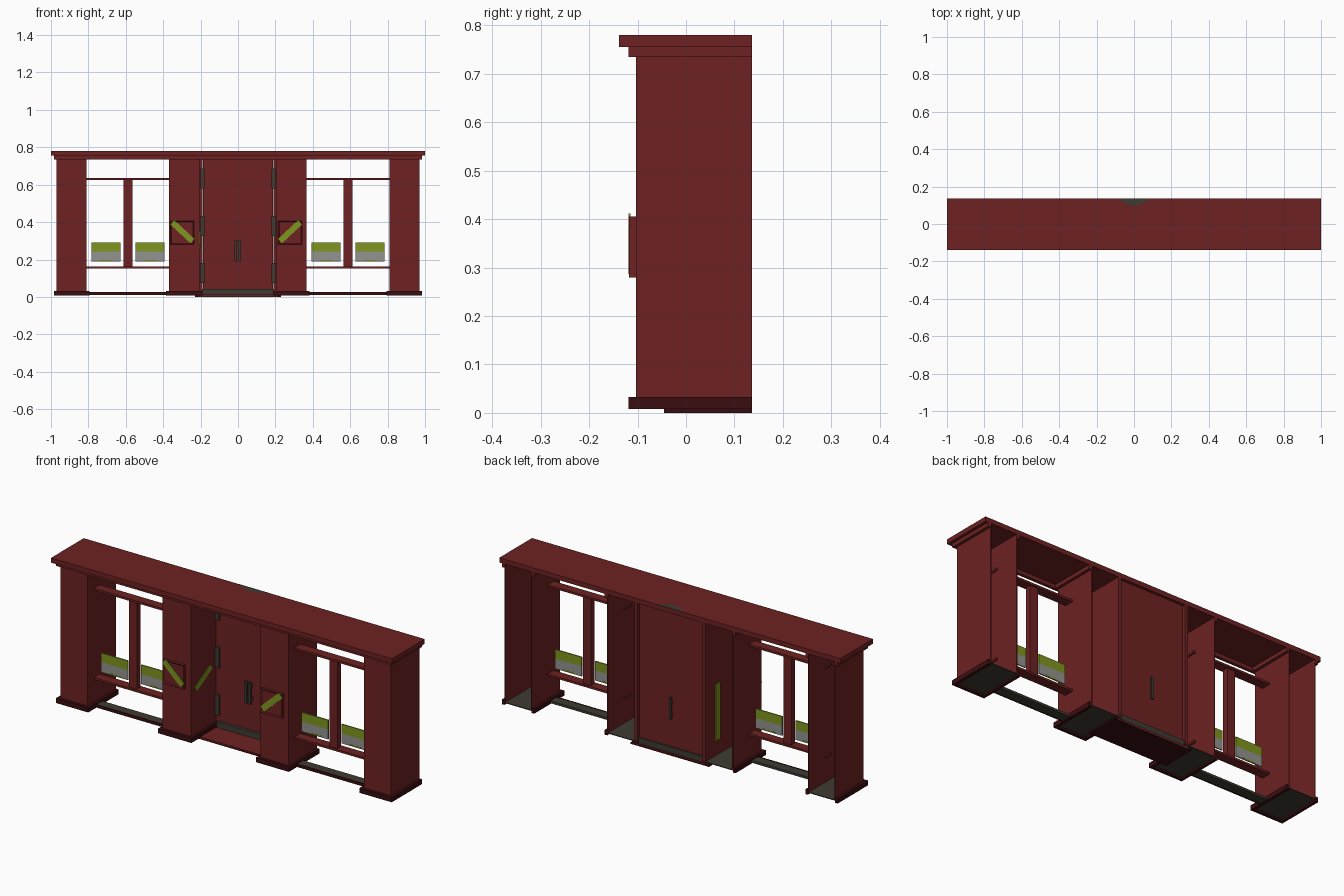
import bpy, bmesh, math
from mathutils import Matrix, Vector

if "Cube" in bpy.data.objects:
    bpy.data.objects.remove(bpy.data.objects["Cube"])


def material(name, r, g, b):
    m = bpy.data.materials.new(name)
    m.diffuse_color = (r, g, b, 1)
    m.use_nodes = True
    m.node_tree.nodes["Principled BSDF"].inputs["Base Color"].default_value = m.diffuse_color
    return m


RED = material("barn red", 0.155, 0.0155, 0.0155)
MAROON = material("dark maroon", 0.042, 0.004, 0.005)
GREEN = material("olive green", 0.215, 0.30, 0.014)
GREY = material("light grey", 0.29, 0.29, 0.275)
IRON = material("dark iron", 0.048, 0.043, 0.032)


def finish(name, bm, mats):
    bmesh.ops.recalc_face_normals(bm, faces=bm.faces)
    me = bpy.data.meshes.new(name)
    bm.to_mesh(me)
    bm.free()
    for m in mats:
        me.materials.append(m)
    ob = bpy.data.objects.new(name, me)
    bpy.context.scene.collection.objects.link(ob)
    return ob


def add_box(bm, x0, x1, y0, y1, z0, z1):
    mat = Matrix.Translation(((x0 + x1) / 2, (y0 + y1) / 2, (z0 + z1) / 2))
    mat = mat @ Matrix.Diagonal((x1 - x0, y1 - y0, z1 - z0, 1))
    return bmesh.ops.create_cube(bm, size=1, matrix=mat)["verts"]


def boxes(name, mat, *dims):
    bm = bmesh.new()
    for d in dims:
        add_box(bm, *d)
    return finish(name, bm, [mat])


def channel(x0, x1, y0, y1, z0, z1, t):
    """Front wall and two side walls, open at the back."""
    return [(x0, x1, y0, y0 + t, z0, z1),
            (x0, x0 + t, y0 + t, y1, z0, z1),
            (x1 - t, x1, y0 + t, y1, z0, z1)]


def stripe(name, centre, length, width, angle, axis):
    """Thin diagonal bar lying in the xz plane (axis y) or yz plane (axis x)."""
    bm = bmesh.new()
    th = 0.004
    if axis == "Y":
        scale = (length, th, width, 1)
    else:
        scale = (th, length, width, 1)
    m = Matrix.Translation(centre) @ Matrix.Rotation(angle, 4, axis) @ Matrix.Diagonal(scale)
    bmesh.ops.create_cube(bm, size=1, matrix=m)
    return finish(name, bm, [GREEN])


BACK, FRONT = 0.136, -0.103

# Cornice: top slab, and the lower band along the front
boxes("cornice_top", RED, (-1, 1, -0.138, BACK, 0.755, 0.78))
boxes("cornice_front_band", RED, (-0.985, 0.985, -0.119, FRONT, 0.735, 0.755))

# Hollow pillars with collar, plinth and floor plate
for label, x0, x1 in (("outer_left", -0.97, -0.81), ("inner_left", -0.37, -0.205),
                      ("inner_right", 0.203, 0.367), ("outer_right", 0.81, 0.97)):
    boxes(label + "_pillar", RED, *channel(x0, x1, FRONT, BACK, 0.02, 0.755, 0.004))
    boxes(label + "_collar", RED,
          (x0 - 0.015, x0, FRONT, BACK, 0.735, 0.755),
          (x1, x1 + 0.015, FRONT, BACK, 0.735, 0.755))
    boxes(label + "_plinth", MAROON,
          *channel(x0 - 0.015, x1 + 0.015, -0.119, BACK, 0.008, 0.033, 0.015))
    boxes(label + "_floor", IRON, (x0, x1, -0.104, BACK - 0.001, 0.018, 0.022))

# Window bays, left and right
for side, s in (("left", -1), ("right", 1)):
    def span(a, b):
        return (min(s * a, s * b), max(s * a, s * b))
    boxes(side + "_window_rails", RED,
          (*span(0.355, 0.822), -0.05, 0.0, 0.625, 0.636),
          (*span(0.355, 0.822), -0.05, 0.0, 0.152, 0.163))
    boxes(side + "_sill_board", IRON, (*span(0.38, 0.80), -0.05, 0.0, 0.012, 0.024))
    boxes(side + "_sill_edge", MAROON, (*span(0.38, 0.80), -0.054, -0.05, 0.01, 0.026))
    boxes(side + "_mullion", RED, (*span(0.565, 0.612), -0.04, -0.01, 0.163, 0.625))
    for n, (a, b) in enumerate(((0.393, 0.548), (0.627, 0.783))):
        # two-tone notice plate: green above, grey below
        c = (a + b) / 2
        boxes(f"{side}_plate_green_{n}", GREEN, (*span(a, b), -0.028, -0.022, 0.243, 0.292))
        boxes(f"{side}_plate_grey_{n}", GREY, (*span(a, b), -0.028, -0.022, 0.19, 0.243))
        boxes(f"{side}_plate_mark_{n}", GREEN,
              (*span(c - 0.035, c + 0.035), -0.029, -0.021, 0.191, 0.198))

# Sign boards with recessed faces and diagonal stripes
for side, x0, x1, ang in (("left", -0.36, -0.235, math.radians(43)),
                          ("right", 0.215, 0.342, math.radians(-43))):
    bm = bmesh.new()
    add_box(bm, x0, x1, -0.118, FRONT, 0.28, 0.406)
    bm.normal_update()
    face = min(bm.faces, key=lambda f: f.calc_center_median().y)
    bmesh.ops.inset_region(bm, faces=[face], thickness=0.008, depth=-0.004)
    finish(side + "_sign_board", bm, [RED])
    cx = (x0 + x1) / 2
    stripe(side + "_sign_stripe", (cx, -0.117, 0.349), 0.148, 0.032, ang, "Y")

# Stripes on the inward faces of the inner pillars
for side, x in (("left", -0.2035), ("right", 0.2015)):
    stripe(side + "_jamb_stripe", (x, 0.0, 0.303), 0.15, 0.03, math.radians(29), "X")
boxes("inside_green_strip", GREEN, (-0.213, -0.209, 0.015, 0.055, 0.10, 0.40))

# Doorway: panel, posts, threshold, step
boxes("door", RED, (-0.188, 0.188, 0.105, 0.122, 0.04, 0.755))
boxes("door_posts", RED, (-0.205, -0.19, 0.11, BACK, 0.022, 0.755),
      (0.19, 0.203, 0.11, BACK, 0.022, 0.755))
boxes("door_threshold", IRON, (-0.19, 0.19, 0.09, 0.13, 0.012, 0.042))
boxes("door_step", RED, (-0.21, 0.21, -0.045, BACK, 0.001, 0.012))
boxes("step_base", MAROON, (-0.23, 0.23, -0.045, BACK, 0.0, 0.008))

# Hinges
for side, s in (("left", -1), ("right", 1)):
    for n, z in enumerate((0.128, 0.38, 0.633)):
        xs = sorted((s * 0.178, s * 0.2))
        boxes(f"{side}_hinge_{n}", IRON, (*xs, 0.095, 0.108, z - 0.054, z + 0.054))

# Door handles, front pair and a back bar
for n, x in enumerate((-0.013, 0.01)):
    boxes(f"front_handle_{n}", IRON, (x - 0.007, x + 0.007, 0.08, 0.09, 0.19, 0.305),
          (x - 0.005, x + 0.005, 0.09, 0.106, 0.205, 0.22),
          (x - 0.005, x + 0.005, 0.09, 0.106, 0.275, 0.29))
boxes("back_handle", IRON, (-0.007, 0.007, 0.127, 0.134, 0.19, 0.305),
      (-0.005, 0.005, 0.12, 0.128, 0.205, 0.22), (-0.005, 0.005, 0.12, 0.128, 0.275, 0.29))

# Small iron cap plate on the roof at the back
bm = bmesh.new()
pts = [(-0.085, BACK), (-0.03, 0.1), (0.03, 0.1), (0.085, BACK)]
f = bm.faces.new([bm.verts.new((x, y, 0.7805)) for x, y in pts])
finish("roof_cap_plate", bm, [IRON])
